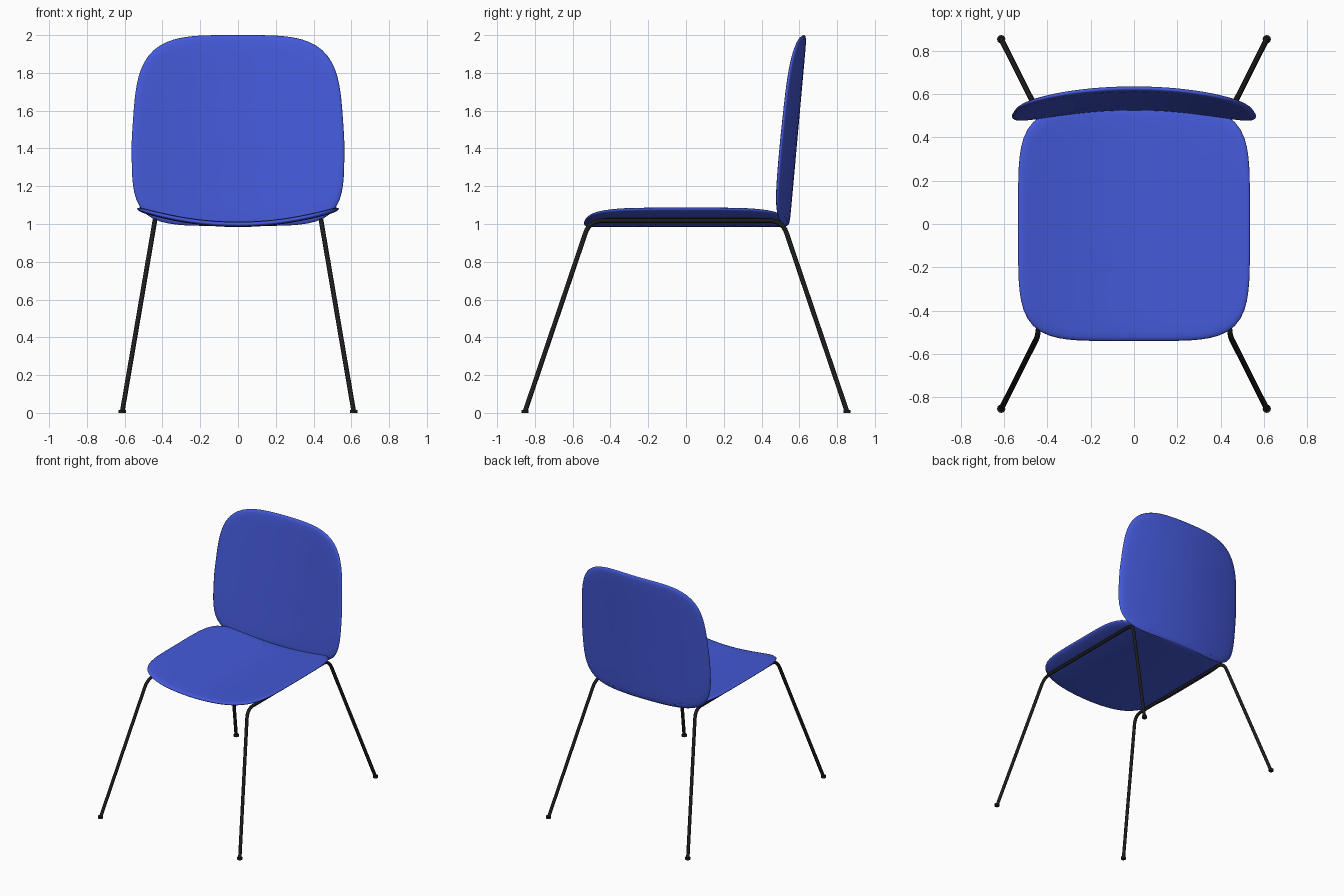
import bpy, bmesh, math
from mathutils import Vector

cube = bpy.data.objects.get("Cube")
if cube:
    bpy.data.objects.remove(cube, do_unlink=True)


def make_material(name, color):
    mat = bpy.data.materials.new(name)
    mat.use_nodes = True
    mat.diffuse_color = color
    mat.node_tree.nodes["Principled BSDF"].inputs["Base Color"].default_value = color
    return mat


blue = make_material("blue shell", (0.058, 0.1, 0.69, 1))
black = make_material("black steel", (0.012, 0.012, 0.012, 1))


def add_object(name, bm, mat):
    bmesh.ops.recalc_face_normals(bm, faces=bm.faces)
    for face in bm.faces:
        face.smooth = True
    mesh = bpy.data.meshes.new(name)
    bm.to_mesh(mesh)
    bm.free()
    mesh.materials.append(mat)
    obj = bpy.data.objects.new(name, mesh)
    bpy.context.collection.objects.link(obj)
    return obj


def rounded_panel(name, outline, place, thickness=0.014, segments=96):
    """Curved shell with a soft rim: rings run from the upper middle to the lower middle."""
    half = [(0.2, 1), (0.4, 1), (0.6, 1), (0.8, 1), (0.92, 0.95), (0.965, 0.8), (0.99, 0.45)]
    profile = half + [(1, 0)] + [(s, -h) for s, h in reversed(half)]
    bm = bmesh.new()
    rings = []
    for scale, height in profile:
        ring = []
        for i in range(segments):
            u, v = outline(math.tau * i / segments)
            ring.append(bm.verts.new(place(u * scale, v * scale, height * thickness)))
        rings.append(ring)
    for a, b in zip(rings, rings[1:]):
        for i in range(segments):
            j = (i + 1) % segments
            bm.faces.new((a[i], a[j], b[j], b[i]))
    for ring, side in ((rings[0], 1), (rings[-1], -1)):
        middle = bm.verts.new(place(0, 0, side * thickness))
        for i in range(segments):
            bm.faces.new((middle, ring[i], ring[(i + 1) % segments]))
    return add_object(name, bm, blue)


def squircle(angle, power):
    c, s = math.cos(angle), math.sin(angle)
    r = (abs(c) ** power + abs(s) ** power) ** (-1 / power)
    return r * c, r * s


# Seat: trough-shaped panel
def seat_outline(angle):
    u, v = squircle(angle, 5)
    return 0.535 * u, 0.54 * v


rounded_panel("seat", seat_outline,
              lambda u, v, h: (u, v, 0.998 + 0.083 * (u / 0.535) ** 2 + h))


# Backrest: leaning panel, narrower and rounder at the top
def back_outline(angle):
    u, v = squircle(angle, 4 if math.sin(angle) > 0 else 5)
    return 0.563 * u * (1 - 0.06 * max(v + 0.1, 0)), 0.505 * v


rounded_panel("backrest", back_outline,
              lambda u, v, h: (u, 0.58 + 0.09 * v - 0.07 * (u / 0.56) ** 2 + h, 1.495 + v))


def round_corners(points, reach, steps=8):
    """Replace each inner corner of a path with a smooth bend."""
    path = [points[0]]
    for before, corner, after in zip(points, points[1:], points[2:]):
        start = corner + (before - corner).normalized() * reach
        end = corner + (after - corner).normalized() * reach
        for k in range(steps + 1):
            t = k / steps
            path.append(start.lerp(corner, t).lerp(corner.lerp(end, t), t))
    return path + [points[-1]]


# Side frames: each is one bent tube forming two legs and a rail under the seat
for side, label in ((1, "left"), (-1, "right")):
    corners = [Vector((side * x, y, z)) for x, y, z in (
        (0.613, -0.853, 0.005), (0.44, -0.51, 1.018),
        (0.44, 0.51, 1.018), (0.613, 0.853, 0.005))]
    curve = bpy.data.curves.new(label + "_frame", "CURVE")
    curve.dimensions = "3D"
    curve.bevel_depth = 0.0125
    curve.bevel_resolution = 3
    curve.use_fill_caps = True
    path = round_corners(corners, 0.07)
    spline = curve.splines.new("POLY")
    spline.points.add(len(path) - 1)
    for point, co in zip(spline.points, path):
        point.co = (*co, 1)
    spline.use_smooth = True
    curve.materials.append(black)
    frame = bpy.data.objects.new(label + "_leg_frame", curve)
    bpy.context.collection.objects.link(frame)

    # Foot glides
    for y, end in ((-0.853, "front"), (0.853, "back")):
        bpy.ops.mesh.primitive_cylinder_add(vertices=20, radius=0.019, depth=0.016,
                                            location=(side * 0.613, y, 0.008))
        foot = bpy.context.object
        foot.name = f"{end}_{label}_foot"
        foot.data.materials.append(black)
        bpy.ops.object.shade_smooth_by_angle()
